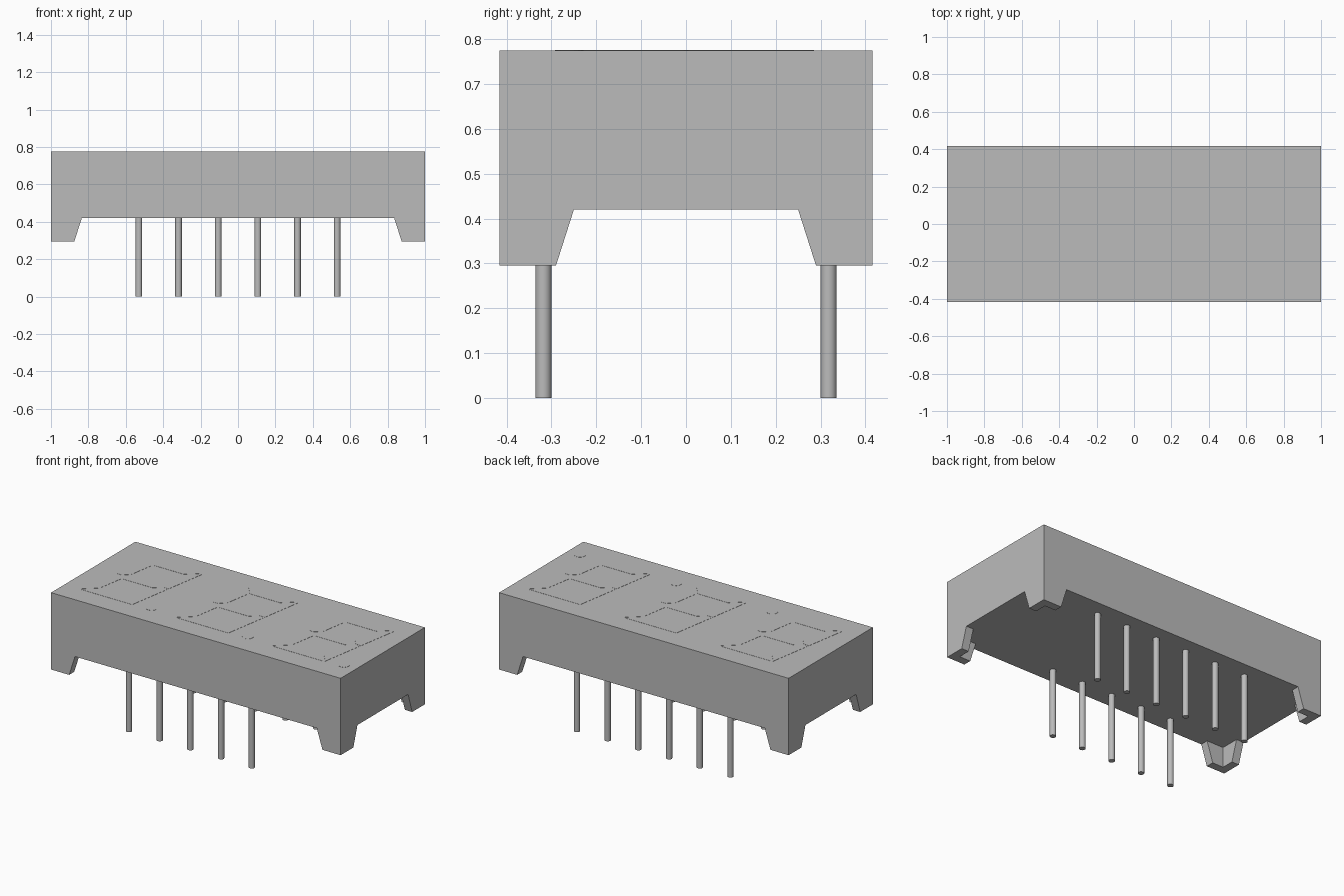
import bpy
import bmesh
import math

cube = bpy.data.objects.get("Cube")
if cube:
    bpy.data.objects.remove(cube, do_unlink=True)

HALF_X, HALF_Y = 1.0, 0.416
FOOT_Z, FLOOR_Z, TOP_Z = 0.295, 0.42, 0.775

grey = bpy.data.materials.new("plain grey")
grey.use_nodes = True
grey.diffuse_color = (0.5, 0.5, 0.5, 1)
grey.node_tree.nodes["Principled BSDF"].inputs["Base Color"].default_value = (0.5, 0.5, 0.5, 1)


def finish(name, bm):
    bmesh.ops.recalc_face_normals(bm, faces=bm.faces)
    mesh = bpy.data.meshes.new(name)
    bm.to_mesh(mesh)
    bm.free()
    mesh.materials.append(grey)
    obj = bpy.data.objects.new(name, mesh)
    bpy.context.scene.collection.objects.link(obj)
    return obj


def add_prism(bm, points, offset):
    """Extrude a flat polygon along the offset vector."""
    face = bm.faces.new([bm.verts.new(p) for p in points])
    grown = bmesh.ops.extrude_face_region(bm, geom=[face])["geom"]
    bmesh.ops.translate(bm, vec=offset, verts=[g for g in grown if isinstance(g, bmesh.types.BMVert)])


def block(name, hx, hy, z0, z1):
    bm = bmesh.new()
    add_prism(bm, [(-hx, -hy, z0), (hx, -hy, z0), (hx, hy, z0), (-hx, hy, z0)], (0, 0, z1 - z0))
    return finish(name, bm)


def notch(name, low, high, along_x):
    """Tapered cutter that separates the feet on opposite sides."""
    slope = (low - high) / (FLOOR_Z - FOOT_Z)
    base = low + 0.1 * slope
    shape = [(-base, FOOT_Z - 0.1), (base, FOOT_Z - 0.1), (high, FLOOR_Z), (-high, FLOOR_Z)]
    bm = bmesh.new()
    if along_x:
        add_prism(bm, [(-1.2, a, z) for a, z in shape], (2.4, 0, 0))
    else:
        add_prism(bm, [(a, -0.6, z) for a, z in shape], (0, 1.2, 0))
    return finish(name, bm)


# Housing with four L-shaped corner feet
housing = block("housing", HALF_X, HALF_Y, FOOT_Z, TOP_Z)
cutters = [
    notch("long_side_cutter", 0.875, 0.835, False),
    notch("short_side_cutter", 0.29, 0.25, True),
    block("underside_cutter", HALF_X - 0.05, HALF_Y - 0.05, FOOT_Z - 0.1, FLOOR_Z),
]
for cutter in cutters:
    cutter.hide_render = True
    mod = housing.modifiers.new(cutter.name, 'BOOLEAN')
    mod.operation = 'DIFFERENCE'
    mod.solver = 'EXACT'
    mod.object = cutter
bpy.context.view_layer.update()
evaluated = housing.evaluated_get(bpy.context.evaluated_depsgraph_get())
carved = bpy.data.meshes.new_from_object(evaluated)
housing.modifiers.clear()
housing.data = carved
carved.materials.clear()
carved.materials.append(grey)
for cutter in cutters:
    bpy.data.objects.remove(cutter, do_unlink=True)


# Pins: full row at the back, one missing at the front
def circle(x, y, z, radius, sides):
    return [(x + radius * math.cos(math.tau * i / sides),
             y + radius * math.sin(math.tau * i / sides), z) for i in range(sides)]


for row, y, count in (("front", -0.318, 5), ("back", 0.318, 6)):
    for i in range(count):
        bm = bmesh.new()
        add_prism(bm, circle(-0.53 + 0.212 * i, y, 0, 0.018, 20), (0, 0, FLOOR_Z + 0.02))
        pin = finish(f"{row}_pin_{i + 1}", bm)
        bpy.ops.object.select_all(action='DESELECT')
        pin.select_set(True)
        bpy.context.view_layer.objects.active = pin
        bpy.ops.object.shade_smooth_by_angle(angle=math.radians(40))

# Slanted seven-segment digits as very thin plates
THICK, W, H, T, GAP, SLANT = 0.001, 0.18, 0.285, 0.07, 0.006, 0.165


def mirrored(points, sx, sy):
    return [(x * sx, y * sy) for x, y in points]


bar = [(-W + GAP, H), (W - GAP, H), (W - T - GAP, H - T), (-W + T + GAP, H - T)]
side = [(W, H - GAP), (W, GAP), (W - T / 2, GAP), (W - T, T / 2 + GAP), (W - T, H - T - GAP)]
middle = [(-W + T / 2 + GAP, 0), (-W + T + GAP, T / 2), (W - T - GAP, T / 2),
          (W - T / 2 - GAP, 0), (W - T - GAP, -T / 2), (-W + T + GAP, -T / 2)]
segments = [bar, mirrored(bar, 1, -1), middle]
segments += [mirrored(side, sx, sy) for sx in (1, -1) for sy in (1, -1)]

for n, cx in enumerate((-0.664, 0, 0.664)):
    bm = bmesh.new()
    for seg in segments:
        add_prism(bm, [(cx + x + SLANT * y, y, TOP_Z) for x, y in seg], (0, 0, THICK))
    add_prism(bm, circle(cx + 0.25, -0.26, TOP_Z, 0.032, 20), (0, 0, THICK))
    finish(f"digit_{n + 1}", bm)
